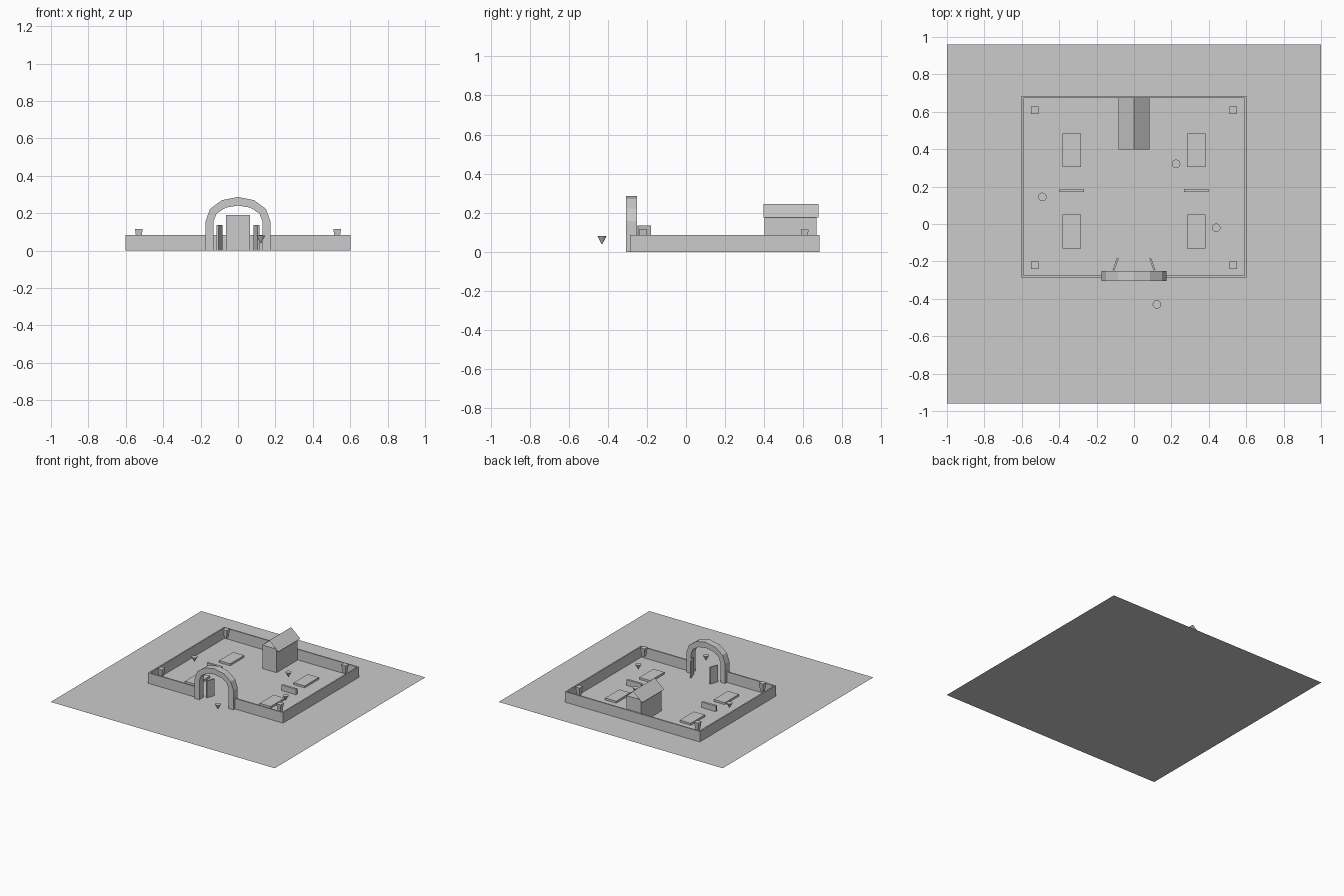
import bpy
import bmesh
from math import cos, sin, pi, radians, atan2

if "Cube" in bpy.data.objects:
    bpy.data.objects.remove(bpy.data.objects["Cube"])


def mesh_object(name, verts, faces, fix=True):
    me = bpy.data.meshes.new(name)
    me.from_pydata(verts, [], faces)
    if fix:
        bm = bmesh.new()
        bm.from_mesh(me)
        bmesh.ops.recalc_face_normals(bm, faces=bm.faces)
        bm.to_mesh(me)
        bm.free()
    ob = bpy.data.objects.new(name, me)
    bpy.context.collection.objects.link(ob)
    return ob


def box(name, x0, x1, y0, y1, z0, z1, rot=0):
    bpy.ops.mesh.primitive_cube_add(size=1, location=((x0 + x1) / 2, (y0 + y1) / 2, (z0 + z1) / 2),
                                    rotation=(0, 0, rot))
    ob = bpy.context.object
    ob.name = name
    ob.scale = (x1 - x0, y1 - y0, z1 - z0)
    return ob


def cone(name, x, y, z0, z1, r0, r1, sides, rot=0):
    bpy.ops.mesh.primitive_cone_add(vertices=sides, radius1=r0, radius2=r1, depth=z1 - z0,
                                    location=(x, y, (z0 + z1) / 2), rotation=(0, 0, rot))
    bpy.context.object.name = name


# Ground sheet
mesh_object("yard_ground", [(-1, -.96, 0), (1, -.96, 0), (1, .96, 0), (-1, .96, 0)], [(0, 1, 2, 3)], False)

# Perimeter wall, open at the gate: outer and inner outlines joined into a strip
X, Y0, Y1, T, G, H = .602, -.286, .684, .011, .15, .085
outer = [(-G, Y0), (-X, Y0), (-X, Y1), (X, Y1), (X, Y0), (G, Y0)]
inner = [(-G, Y0 + T), (-X + T, Y0 + T), (-X + T, Y1 - T), (X - T, Y1 - T), (X - T, Y0 + T), (G, Y0 + T)]
verts = [(x, y, z) for z in (0, H) for ring in (outer, inner) for x, y in ring]
faces = []
for i in range(5):
    for a, b in ((0, 6), (6, 18), (18, 12), (12, 0)):
        faces.append((a + i, a + i + 1, b + i + 1, b + i))
faces += [(0, 6, 18, 12), (5, 11, 23, 17)]
mesh_object("perimeter_wall", verts, faces)


# Gate arch: straight legs and a six-sided flattened head
def arch_outline(a, b, zc):
    head = [(a * cos(pi * i / 6), zc + b * sin(pi * i / 6)) for i in range(7)]
    return [(a, 0)] + head + [(-a, 0)]


out, inn = arch_outline(.173, .129, .158), arch_outline(.131, .083, .158)
n = len(out)
verts = [(x, y, z) for y in (-.306, -.251) for ring in (out, inn) for x, z in ring]
faces = []
for i in range(n - 1):
    for a, b in ((0, n), (n, 3 * n), (3 * n, 2 * n), (2 * n, 0)):
        faces.append((a + i, a + i + 1, b + i + 1, b + i))
faces += [(0, n, 3 * n, 2 * n), (n - 1, 2 * n - 1, 4 * n - 1, 3 * n - 1)]
mesh_object("gate_arch", verts, faces)

# House with an open two-sheet roof
box("house_body", -.063, .063, .402, .667, 0, .19)
mesh_object("house_roof", [(x, y, z) for y in (.397, .677) for x, z in ((-.082, .175), (0, .246), (.082, .175))],
            [(0, 1, 4, 3), (1, 2, 5, 4)])

for s, side in ((-1, "left"), (1, "right")):
    # Gate leaf standing ajar
    c = s * .098
    box(f"gate_leaf_{side}", c - .005, c + .005, -.249, -.18, 0, .136, s * atan2(.024, .068))
    # Garden beds and the bench between them
    for y in (-.04, .395):
        box(f"bed_{side}", s * .333 - .049, s * .333 + .049, y - .09, y + .09, 0, .016)
    box(f"bench_{side}", s * .333 - .065, s * .333 + .065, .17, .188, 0, .045)
    # Corner lanterns, square and narrower at the bottom
    for y in (-.22, .607):
        cone(f"corner_lantern_{side}", s * .53, y, .045, .115, .016, .0285, 4, radians(45))

# Floating markers pointing down
for x, y in ((-.49, .145), (.225, .322), (.44, -.02), (.122, -.43)):
    cone("marker_cone", x, y, .037, .08, 0, .023, 12)
